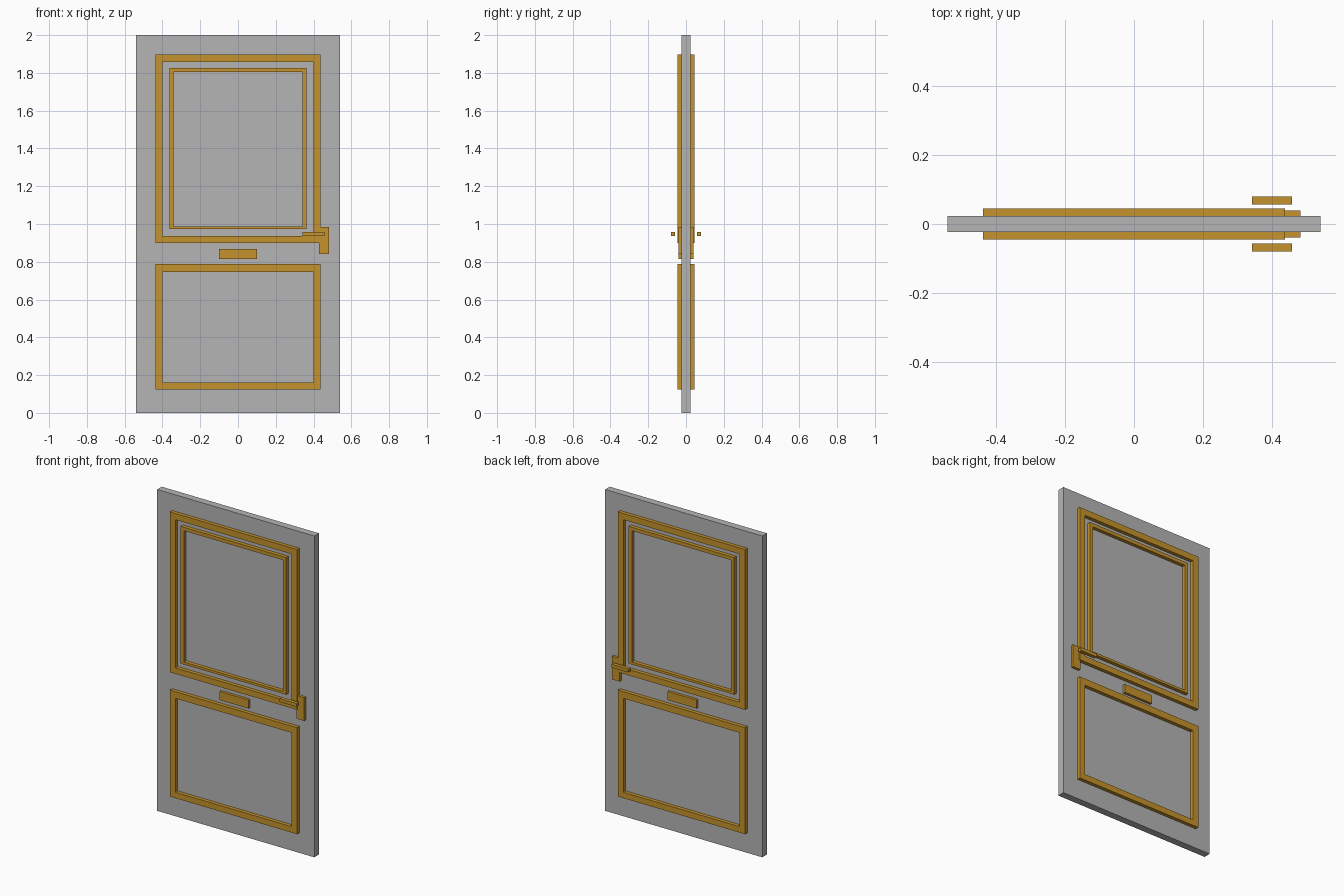
import bpy
import bmesh

if "Cube" in bpy.data.objects:
    bpy.data.objects.remove(bpy.data.objects["Cube"])


def material(name, rgb):
    m = bpy.data.materials.new(name)
    m.diffuse_color = (*rgb, 1)
    m.use_nodes = True
    m.node_tree.nodes["Principled BSDF"].inputs["Base Color"].default_value = m.diffuse_color
    return m


GREY = material("grey_panel", (0.46, 0.46, 0.465))
GOLD = material("gold_trim", (0.56, 0.29, 0.025))


def finish(name, bm, mat):
    bmesh.ops.recalc_face_normals(bm, faces=bm.faces)
    me = bpy.data.meshes.new(name)
    bm.to_mesh(me)
    bm.free()
    me.materials.append(mat)
    ob = bpy.data.objects.new(name, me)
    bpy.context.collection.objects.link(ob)


def box(name, x0, x1, y0, y1, z0, z1, mat=GOLD):
    bm = bmesh.new()
    bmesh.ops.create_cube(bm, size=1)
    for v in bm.verts:
        v.co = (x1 if v.co.x > 0 else x0,
                y1 if v.co.y > 0 else y0,
                z1 if v.co.z > 0 else z0)
    finish(name, bm, mat)


def frame(name, y0, y1, outer, inner):
    """Rectangular ring; outer and inner are (half width, bottom, top)."""
    bm = bmesh.new()
    rings = []
    for half, low, high in (outer, inner):
        for y in (y0, y1):
            rings.append([bm.verts.new((x, y, z)) for x, z in
                          ((-half, low), (half, low), (half, high), (-half, high))])
    of, ob, nf, nb = rings
    for a, b in ((of, nf), (nf, nb), (nb, ob), (ob, of)):
        for i in range(4):
            j = (i + 1) % 4
            bm.faces.new((a[i], a[j], b[j], b[i]))
    finish(name, bm, GOLD)


# Door slab
T = 0.0225
box("door_panel", -0.541, 0.541, -T, T, 0, 2, GREY)

# Trim and hardware repeated on both faces
for side, s in (("front", -1), ("back", 1)):
    def span(a, b):
        return sorted((s * a, s * b))

    trim = span(T, 0.045)
    frame(side + "_upper_frame", *trim, (0.438, 0.899, 1.897), (0.4, 0.936, 1.858))
    frame(side + "_window_frame", *trim, (0.363, 0.973, 1.827), (0.341, 0.988, 1.805))
    frame(side + "_lower_frame", *trim, (0.438, 0.125, 0.788), (0.4, 0.162, 0.746))

    plate = span(T, 0.039)
    box(side + "_letter_plate", -0.1, 0.1, *plate, 0.814, 0.867)
    box(side + "_lock_plate", 0.43, 0.483, *plate, 0.84, 0.984)

    # Lever stands clear of the door
    box(side + "_handle", 0.342, 0.458, *span(0.057, 0.08), 0.936, 0.957)
